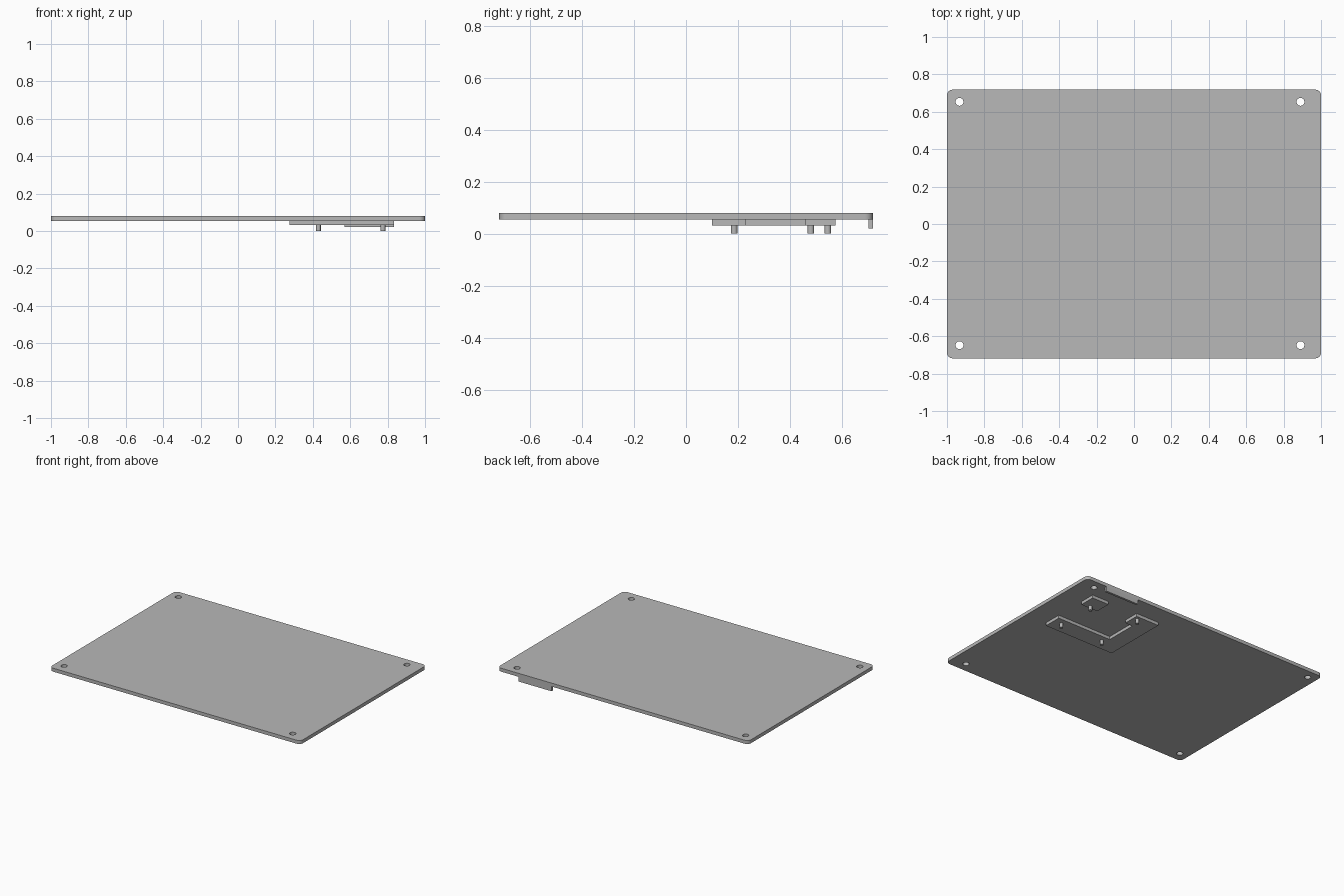
import bpy, bmesh
from math import cos, sin, pi, tau, radians

if "Cube" in bpy.data.objects:
    bpy.data.objects.remove(bpy.data.objects["Cube"])

grey = bpy.data.materials.new("plain_grey")
grey.use_nodes = True
grey.diffuse_color = (0.48, 0.48, 0.48, 1)
grey.node_tree.nodes["Principled BSDF"].inputs["Base Color"].default_value = (0.48, 0.48, 0.48, 1)


def circle(x, y, r, n=32):
    return [(x + r * cos(tau * i / n), y + r * sin(tau * i / n)) for i in range(n)]


def box(x0, x1, y0, y1):
    return [(x0, y0), (x1, y0), (x1, y1), (x0, y1)]


def rounded_box(hx, hy, r, steps=8):
    points = []
    for k, (sx, sy) in enumerate([(1, 1), (-1, 1), (-1, -1), (1, -1)]):
        for i in range(steps + 1):
            a = (k + i / steps) * pi / 2
            points.append((sx * (hx - r) + r * cos(a), sy * (hy - r) + r * sin(a)))
    return points


def extrude(name, outlines, z0, z1):
    """Fill the first outline, leave the others as holes, and extrude from z0 to z1."""
    curve = bpy.data.curves.new(name + "_profile", "CURVE")
    curve.dimensions = "2D"
    curve.fill_mode = "BOTH"
    curve.extrude = (z1 - z0) / 2
    for outline in outlines:
        spline = curve.splines.new("POLY")
        spline.points.add(len(outline) - 1)
        for point, (x, y) in zip(spline.points, outline):
            point.co = (x, y, 0, 1)
        spline.use_cyclic_u = True
    helper = bpy.data.objects.new(name + "_helper", curve)
    bpy.context.collection.objects.link(helper)
    mesh = bpy.data.meshes.new_from_object(helper.evaluated_get(bpy.context.evaluated_depsgraph_get()))
    bpy.data.objects.remove(helper)
    bpy.data.curves.remove(curve)

    # Weld the caps to the walls
    bm = bmesh.new()
    bm.from_mesh(mesh)
    bmesh.ops.remove_doubles(bm, verts=bm.verts, dist=0.0001)
    bmesh.ops.translate(bm, verts=bm.verts, vec=(0, 0, (z0 + z1) / 2))
    bmesh.ops.recalc_face_normals(bm, faces=bm.faces)
    bm.to_mesh(mesh)
    bm.free()

    mesh.name = name
    mesh.materials.clear()
    mesh.materials.append(grey)
    obj = bpy.data.objects.new(name, mesh)
    bpy.context.collection.objects.link(obj)
    bpy.ops.object.select_all(action="DESELECT")
    obj.select_set(True)
    bpy.context.view_layer.objects.active = obj
    bpy.ops.object.shade_smooth_by_angle(angle=radians(30))
    return obj


TOP, BASE, PAD = 0.079, 0.054, 0.032

# Plate with a screw hole near each corner
holes = [circle(x, y, 0.021) for x in (-0.933, 0.89) for y in (-0.648, 0.653)]
extrude("plate", [rounded_box(1, 0.718, 0.03)] + holes, BASE, TOP)

# Raised pads under the plate
extrude("stepped_pad", [[(0.275, 0.10), (0.835, 0.10), (0.835, 0.23), (0.40, 0.23),
                         (0.40, 0.46), (0.46, 0.46), (0.46, 0.575), (0.275, 0.575)]], PAD, BASE)
extrude("square_pad", [box(0.70, 0.835, 0.46, 0.575)], PAD, BASE)

# Locating pegs on the pads
for i, (x, y) in enumerate([(0.43, 0.185), (0.775, 0.185), (0.43, 0.545), (0.775, 0.48)]):
    extrude(f"peg_{i + 1}", [circle(x, y, 0.0125, 24)], 0, PAD)

# Tab hanging from the back edge
extrude("back_tab", [box(0.57, 0.835, 0.702, 0.718)], 0.02, BASE)
